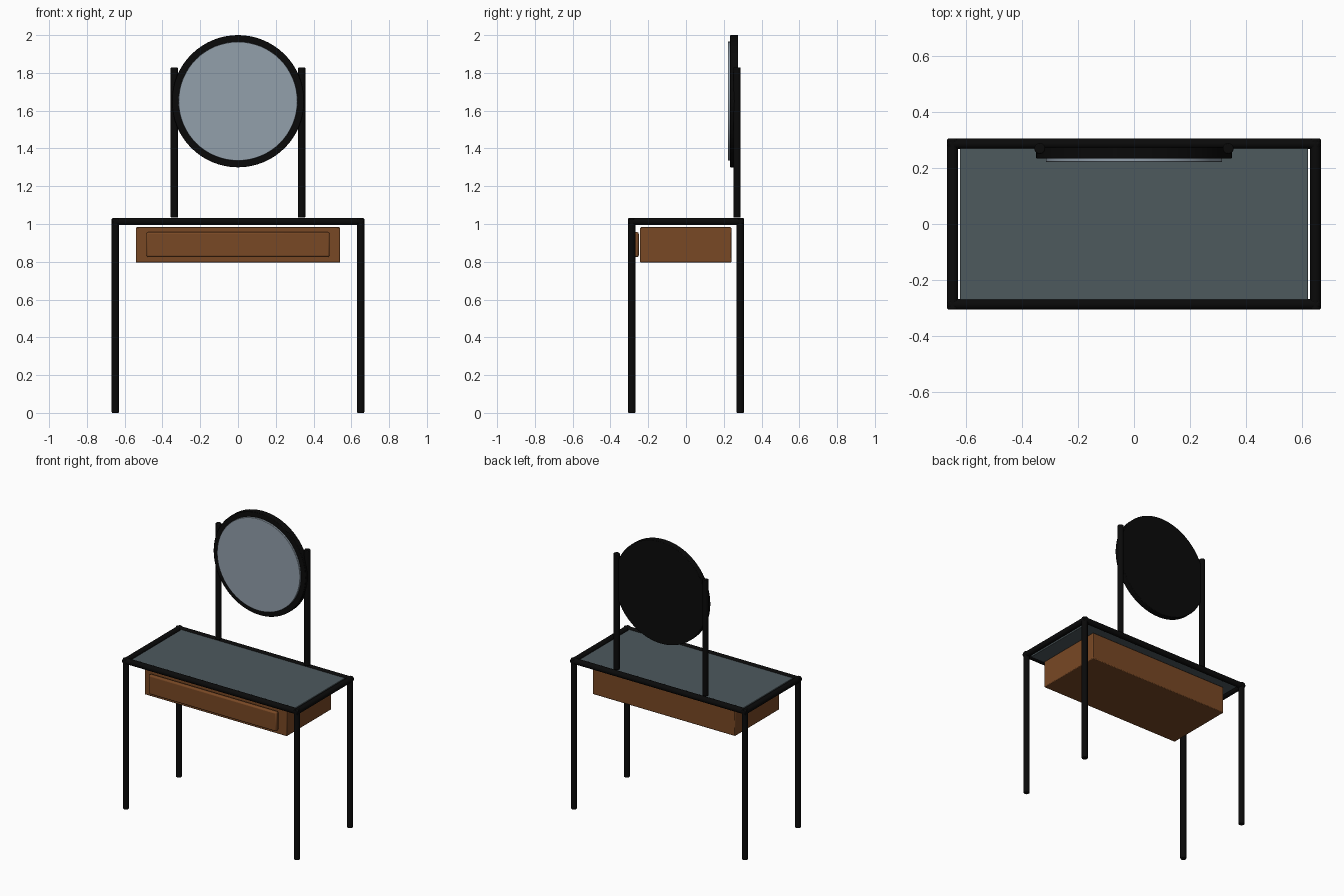
import bpy
from math import radians

cube = bpy.data.objects.get("Cube")
if cube:
    bpy.data.objects.remove(cube, do_unlink=True)


def material(name, rgb):
    m = bpy.data.materials.new(name)
    m.use_nodes = True
    m.diffuse_color = (*rgb, 1)
    m.node_tree.nodes["Principled BSDF"].inputs["Base Color"].default_value = (*rgb, 1)
    return m


black = material("black metal", (0.003, 0.003, 0.003))
wood = material("brown wood", (0.19, 0.065, 0.018))
slate = material("slate glass", (0.075, 0.1, 0.11))
silver = material("mirror silver", (0.29, 0.35, 0.41))


def finish(name, mat, bevel, segments=2):
    ob = bpy.context.object
    ob.name = name
    ob.data.materials.append(mat)
    if bevel:
        mod = ob.modifiers.new("soft edges", "BEVEL")
        mod.width = bevel
        mod.segments = segments
        mod.limit_method = "ANGLE"
        mod.angle_limit = radians(50)
    bpy.ops.object.shade_smooth_by_angle(angle=radians(35))
    return ob


def box(name, x, y, z, mat, bevel=0.0):
    """Box given by its (low, high) range on each axis."""
    ranges = (x, y, z)
    bpy.ops.mesh.primitive_cube_add(size=1, location=[(a + b) / 2 for a, b in ranges])
    bpy.context.object.scale = [b - a for a, b in ranges]
    bpy.ops.object.transform_apply(location=False, rotation=False, scale=True)
    return finish(name, mat, bevel)


def rod(name, centre, length, axis, mat=black, radius=0.0195, sides=20, bevel=0.004):
    """Round bar along the chosen axis."""
    turn = {"x": (0, radians(90), 0), "y": (radians(90), 0, 0), "z": (0, 0, 0)}[axis]
    bpy.ops.mesh.primitive_cylinder_add(vertices=sides, radius=radius, depth=length,
                                        location=centre, rotation=turn)
    return finish(name, mat, bevel)


LEG_X, LEG_Y, RAIL_Z = 0.649, 0.287, 1.013

# Tube frame: four legs, front and back rails, side rails
for sx, side in ((1, "left"), (-1, "right")):
    for sy, end in ((-1, "front"), (1, "back")):
        rod(f"{end}_{side}_leg", (sx * LEG_X, sy * LEG_Y, 0.515), 1.03, "z")
    rod(f"{side}_rail", (sx * LEG_X, 0, RAIL_Z), 0.61, "y")
for sy, end in ((-1, "front"), (1, "back")):
    rod(f"{end}_rail", (0, sy * LEG_Y, RAIL_Z), 1.33, "x")

# Table top set inside the frame
box("table_top", (-0.622, 0.622), (-0.28, 0.28), (1.0, 1.022), slate, 0.003)

# Drawer box with its raised front panel
box("drawer_box", (-0.54, 0.54), (-0.243, 0.24), (0.795, 0.983), wood, 0.005)
box("drawer_front", (-0.485, 0.485), (-0.28, -0.25), (0.825, 0.957), wood, 0.009)

# Mirror: posts, round backing and glass
for sx, side in ((1, "left"), (-1, "right")):
    rod(f"{side}_mirror_post", (sx * 0.337, 0.27, 1.431), 0.794, "z")
rod("mirror_frame", (0, 0.255, 1.65), 0.042, "y", black, 0.35, 64, 0.003)
rod("mirror_glass", (0, 0.231, 1.65), 0.018, "y", silver, 0.315, 64, 0.002)
